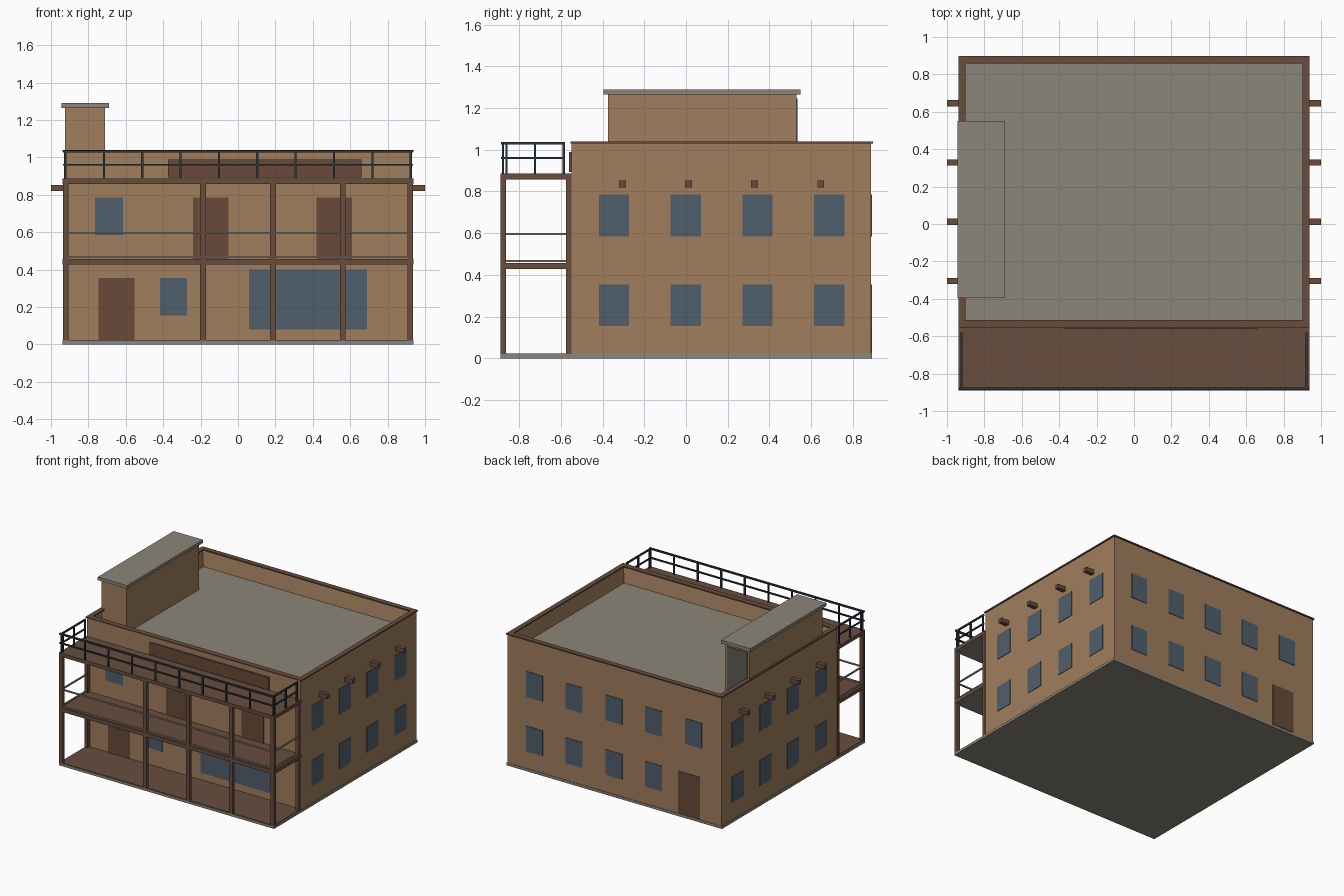
import bpy
import bmesh

if "Cube" in bpy.data.objects:
    bpy.data.objects.remove(bpy.data.objects["Cube"], do_unlink=True)


def material(name, rgb):
    linear = [((c / 255 + 0.055) / 1.055) ** 2.4 for c in rgb] + [1]
    m = bpy.data.materials.new(name)
    m.use_nodes = True
    m.diffuse_color = linear
    m.node_tree.nodes["Principled BSDF"].inputs["Base Color"].default_value = linear
    return m


TAN = material("tan plaster", (160, 126, 93))
WOOD = material("brown timber", (104, 77, 62))
DOOR = material("dark door wood", (104, 74, 56))
GLASS = material("slate glass", (80, 95, 107))
GREY = material("warm grey concrete", (140, 134, 121))
IRON = material("dark iron", (46, 56, 64))
SHADE = material("dull grey panel", (92, 93, 84))


def box(name, x, y, z, mat):
    """Axis-aligned box from (min, max) ranges."""
    bm = bmesh.new()
    bmesh.ops.create_cube(bm, size=1)
    for v in bm.verts:
        v.co = [r[0] if c < 0 else r[1] for c, r in zip(v.co, (x, y, z))]
    mesh = bpy.data.meshes.new(name)
    bm.to_mesh(mesh)
    bm.free()
    mesh.materials.append(mat)
    obj = bpy.data.objects.new(name, mesh)
    bpy.context.collection.objects.link(obj)
    return obj


def around(c, width):
    return (c - width / 2, c + width / 2)


W = 0.93                     # half width of the building
FRONT, BACK = -0.55, 0.888   # wall planes
PORCH = -0.89                # front edge of the porch
ROOF = 0.90
TOP = 1.03

# Ground slab and porch paving
box("ground_slab", (-0.937, 0.937), (PORCH, 0.892), (0, 0.02), GREY)
box("porch_paving", (-W, W), (PORCH + 0.005, FRONT), (0.02, 0.024), WOOD)

# Main block with a sunken roof behind the parapet
block = box("main_block", (-W, W), (FRONT, BACK), (0.02, TOP), TAN)
block.data.materials.append(GREY)
bm = bmesh.new()
bm.from_mesh(block.data)
bm.faces.ensure_lookup_table()
roof = max(bm.faces, key=lambda f: f.calc_center_median().z)
bmesh.ops.inset_region(bm, faces=[roof], thickness=0.032)
for v in roof.verts:
    v.co.z = ROOF
roof.material_index = 1
bm.to_mesh(block.data)
bm.free()

# Parapet coping
for side, s in (("left", 1), ("right", -1)):
    box(f"coping_{side}", sorted((s * 0.9, s * 0.938)), (FRONT - 0.005, 0.897), (TOP, 1.04), WOOD)
box("coping_front", (-0.9, 0.9), (FRONT - 0.005, -0.512), (TOP, 1.04), WOOD)
box("coping_back", (-0.9, 0.9), (0.857, 0.897), (TOP, 1.04), WOOD)

# Stair house on the roof
box("stair_house", (-0.925, -0.71), (-0.375, 0.53), (ROOF, 1.265), TAN)
box("stair_house_cap", (-0.945, -0.69), (-0.395, 0.55), (1.265, 1.29), GREY)
box("stair_house_door", (-0.905, -0.73), (0.53, 0.535), (ROOF, 1.245), SHADE)

# Windows and beam ends on both side walls
LOW, HIGH = (0.155, 0.355), (0.585, 0.785)
DOOR_LOW, DOOR_HIGH = (0.024, 0.355), (0.455, 0.785)
T = 0.004
for side, s in (("left", 1), ("right", -1)):
    plate = sorted((s * W, s * (W + T)))
    for i in range(4):
        for floor, z in (("lower", LOW), ("upper", HIGH)):
            box(f"{side}_{floor}_window_{i}", plate, around(-0.345 + i * 0.344, 0.145), z, GLASS)
        box(f"{side}_beam_end_{i}", sorted((s * W, s)), around(-0.305 + i * 0.317, 0.033), (0.82, 0.853), WOOD)

# Back wall windows and door
plate = (BACK, BACK + T)
for i in range(5):
    x = -0.687 + i * 0.346
    box(f"back_upper_window_{i}", around(x, 0.145), plate, HIGH, GLASS)
    if i:
        box(f"back_lower_window_{i}", around(x, 0.145), plate, LOW, GLASS)
box("back_door", around(-0.65, 0.19), plate, DOOR_LOW, DOOR)

# Front wall windows, doors and plain board
plate = (FRONT - T, FRONT)
box("front_upper_window", (-0.765, -0.615), plate, HIGH, GLASS)
box("front_lower_window", (-0.418, -0.272), plate, LOW, GLASS)
box("front_wide_window", (0.06, 0.69), plate, (0.08, 0.4), GLASS)
box("front_lower_door", (-0.745, -0.553), plate, DOOR_LOW, DOOR)
for i, x in enumerate((-0.145, 0.515)):
    box(f"front_upper_door_{i}", around(x, 0.19), plate, DOOR_HIGH, DOOR)
box("front_board", (-0.375, 0.66), (FRONT - 0.012, FRONT), (0.893, 0.99), DOOR)

# Balcony decks, with concrete undersides
for name, z in (("middle", (0.427, 0.457)), ("upper", (0.858, 0.886))):
    deck = box(f"{name}_deck", (-0.937, 0.937), (PORCH, FRONT), z, WOOD)
    deck.data.materials.append(GREY)
    for face in deck.data.polygons:
        if face.normal.z < -0.5:
            face.material_index = 1

# Porch posts
for i, x in enumerate((-0.92, -0.187, 0.187, 0.56, 0.92)):
    box(f"front_post_{i}", around(x, 0.03), (PORCH, PORCH + 0.026), (0.02, 0.858), WOOD)
for side, s in (("left", 1), ("right", -1)):
    box(f"{side}_wall_post", around(s * 0.92, 0.03), (-0.576, FRONT), (0.02, 0.858), WOOD)

# Middle balcony rails
for i, z in enumerate((0.467, 0.597)):
    box(f"middle_front_rail_{i}", (-0.92, 0.92), around(-0.878, 0.01), around(z, 0.01), GREY)
    for side, s in (("left", 1), ("right", -1)):
        box(f"middle_{side}_rail_{i}", around(s * 0.92, 0.01), (-0.87, -0.57), around(z, 0.01), GREY)

# Upper balcony railing
for i in range(10):
    box(f"upper_front_baluster_{i}", around(-0.922 + i * 0.205, 0.011), around(-0.878, 0.011), (0.886, 1.03), IRON)
for i, (z, t) in enumerate(((0.96, 0.009), (1.032, 0.012))):
    box(f"upper_front_rail_{i}", (-0.935, 0.935), around(-0.88, 0.014), around(z, t), IRON)
    for side, s in (("left", 1), ("right", -1)):
        box(f"upper_{side}_rail_{i}", around(s * 0.922, 0.011), (-0.88, -0.58), around(z, t), IRON)
for side, s in (("left", 1), ("right", -1)):
    for i, y in enumerate((-0.861, -0.724, -0.586)):
        box(f"upper_{side}_baluster_{i}", around(s * 0.922, 0.011), around(y, 0.011), (0.886, 1.03), IRON)
